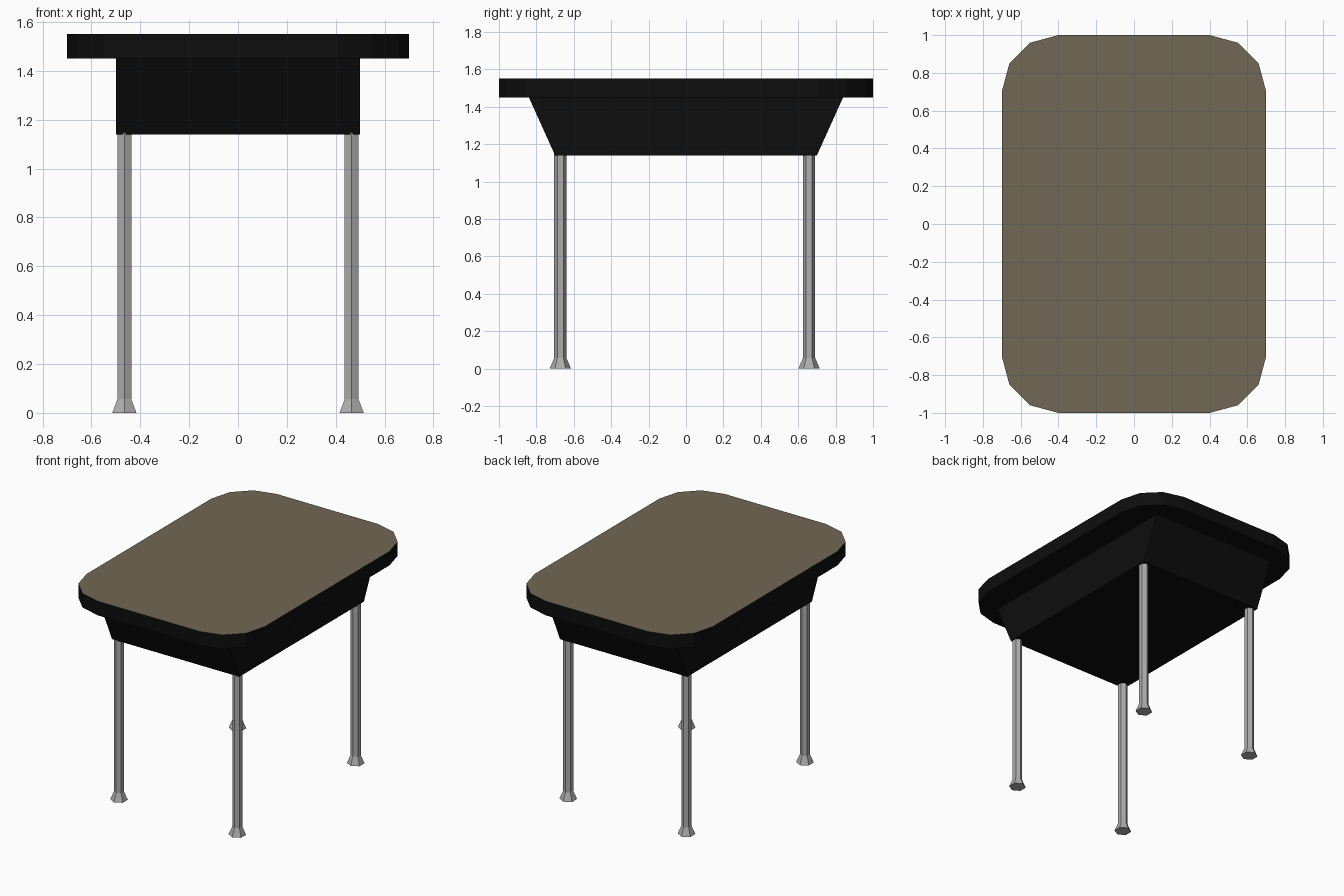
import bpy, bmesh, math

if "Cube" in bpy.data.objects:
    bpy.data.objects.remove(bpy.data.objects["Cube"])


def material(name, rgb):
    m = bpy.data.materials.new(name)
    m.diffuse_color = (*rgb, 1.0)
    m.use_nodes = True
    m.node_tree.nodes["Principled BSDF"].inputs["Base Color"].default_value = m.diffuse_color
    return m


wood = material("olive brown surface", (0.165, 0.14, 0.09))
black = material("black", (0.004, 0.004, 0.004))
metal = material("grey metal", (0.42, 0.42, 0.42))


def loft(name, sections, mats):
    """Closed solid through matching rings of points, listed bottom to top."""
    bm = bmesh.new()
    rings = [[bm.verts.new(p) for p in s] for s in sections]
    n = len(rings[0])
    for a, b in zip(rings, rings[1:]):
        for i in range(n):
            j = (i + 1) % n
            bm.faces.new((a[i], a[j], b[j], b[i]))
    bm.faces.new(rings[0][::-1])
    bm.faces.new(rings[-1])
    bmesh.ops.recalc_face_normals(bm, faces=bm.faces)
    me = bpy.data.meshes.new(name)
    bm.to_mesh(me)
    bm.free()
    for m in mats:
        me.materials.append(m)
    ob = bpy.data.objects.new(name, me)
    bpy.context.collection.objects.link(ob)
    return ob


def rounded(hx, hy, r, z, seg=3):
    pts = []
    for k, (sx, sy) in enumerate([(1, 1), (-1, 1), (-1, -1), (1, -1)]):
        for i in range(seg + 1):
            a = math.pi / 2 * (k + i / seg)
            pts.append((sx * (hx - r) + r * math.cos(a),
                        sy * (hy - r) + r * math.sin(a), z))
    return pts


def rect(hx, hy, z):
    return [(hx, hy, z), (-hx, hy, z), (-hx, -hy, z), (hx, -hy, z)]


def hexagon(cx, cy, r, z):
    return [(cx + r * math.sin(i * math.pi / 3),
             cy + r * math.cos(i * math.pi / 3), z) for i in range(6)]


# Tabletop: brown upper surface, black edge and underside
top = loft("tabletop", [rounded(0.7, 1.0, 0.3, 1.45), rounded(0.7, 1.0, 0.3, 1.55)],
           [black, wood])
for p in top.data.polygons:
    p.material_index = 1 if p.normal.z > 0.9 else 0

# Storage box under the top, sloped at both ends
loft("storage_box", [rect(0.5, 0.7, 1.14), rect(0.5, 0.84, 1.45)], [black])

# Hexagonal legs with flared feet
for end, y in (("front", -0.672), ("back", 0.658)):
    for side, x in (("left", -0.465), ("right", 0.465)):
        loft(f"{end}_{side}_leg",
             [hexagon(x, y, 0.057, 0.0), hexagon(x, y, 0.0325, 0.057),
              hexagon(x, y, 0.0325, 1.155)], [metal])
